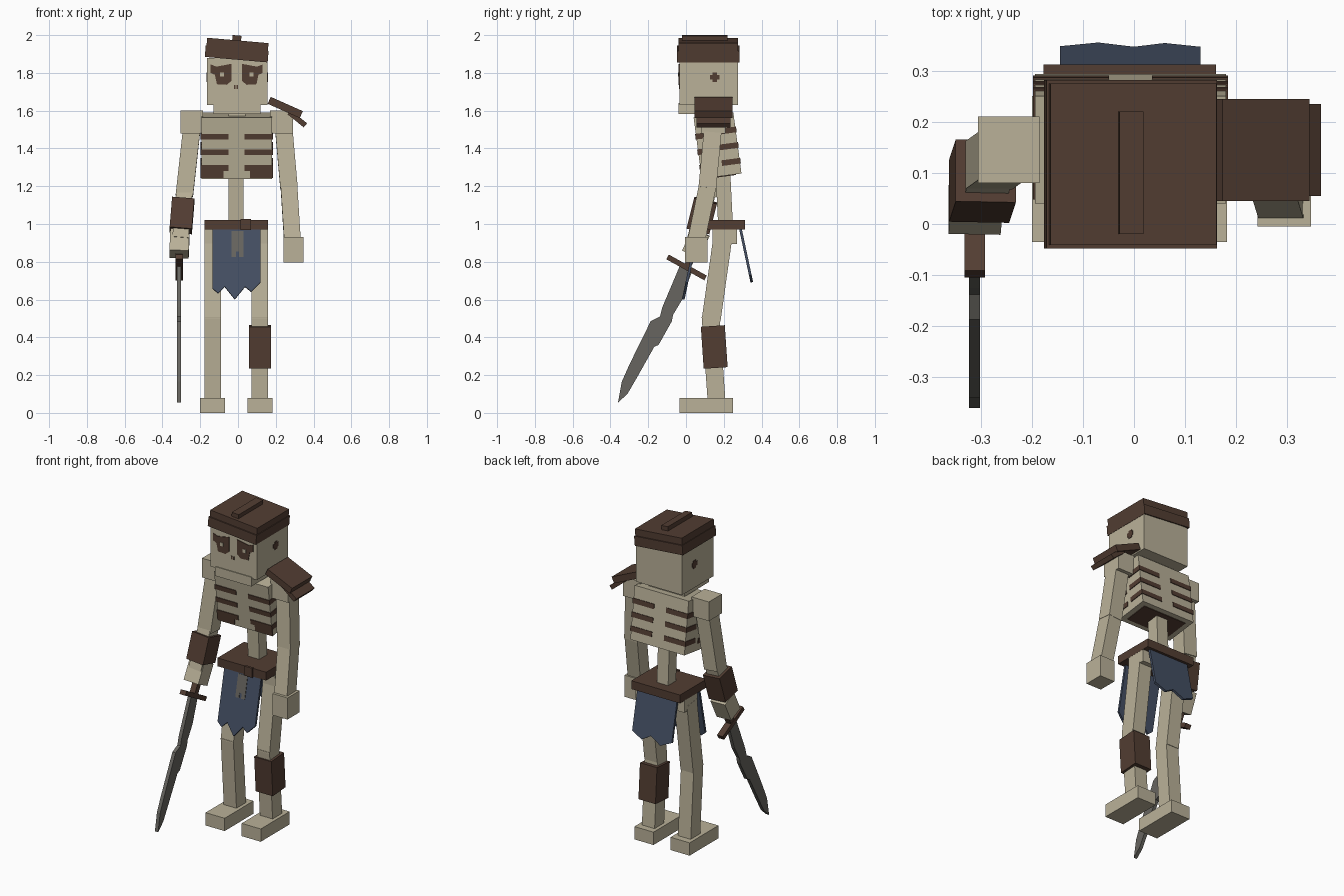
import bpy, bmesh, math
from mathutils import Matrix, Vector

if "Cube" in bpy.data.objects:
    bpy.data.objects.remove(bpy.data.objects["Cube"])


def material(name, rgb):
    m = bpy.data.materials.new(name)
    m.diffuse_color = (*rgb, 1)
    m.use_nodes = True
    m.node_tree.nodes["Principled BSDF"].inputs["Base Color"].default_value = m.diffuse_color
    return m


BONE = material("bone", (0.49, 0.44, 0.315))
LEATHER = material("brown leather", (0.085, 0.047, 0.032))
CLOTH = material("blue cloth", (0.058, 0.078, 0.125))
STEEL = material("dull steel", (0.135, 0.13, 0.115))
R, T = Matrix.Rotation, Matrix.Translation
rad = math.radians


def finish(name, bm, mat, M=Matrix()):
    bmesh.ops.recalc_face_normals(bm, faces=bm.faces)
    me = bpy.data.meshes.new(name)
    bm.to_mesh(me)
    bm.free()
    me.materials.append(mat)
    ob = bpy.data.objects.new(name, me)
    ob.matrix_world = M
    bpy.context.collection.objects.link(ob)
    return ob


def boxes(name, items, mat, M=Matrix()):
    """Boxes given as (x0, x1, y0, y1, z0, z1), joined in one object."""
    bm = bmesh.new()
    for x0, x1, y0, y1, z0, z1 in items:
        c = T(((x0 + x1) / 2, (y0 + y1) / 2, (z0 + z1) / 2))
        s = Matrix.Diagonal((x1 - x0, y1 - y0, z1 - z0, 1))
        bmesh.ops.create_cube(bm, size=1, matrix=c @ s)
    return finish(name, bm, mat, M)


def limb(name, p, q, w, d, mat):
    """Box running from p down to q, w wide in x and d deep."""
    p, q = Vector(p), Vector(q)
    z = (p - q).normalized()
    y = z.cross(Vector((1, 0, 0))).normalized()
    x = y.cross(z)
    M = T((p + q) / 2) @ Matrix((x, y, z)).transposed().to_4x4()
    h = (p - q).length / 2
    return boxes(name, [(-w / 2, w / 2, -d / 2, d / 2, -h, h)], mat, M)


def prism(name, pts, t, mat, M):
    """Flat outline given thickness t."""
    bm = bmesh.new()
    f = bm.faces.new([bm.verts.new((u, v, -t / 2)) for u, v in pts])
    g = bmesh.ops.extrude_face_region(bm, geom=[f])["geom"]
    bmesh.ops.translate(bm, vec=(0, 0, t),
                        verts=[e for e in g if isinstance(e, bmesh.types.BMVert)])
    return finish(name, bm, mat, M)


# Head, jaw, neck
boxes("skull", [(-.165, .155, -.035, .275, 1.63, 1.88)], BONE)
boxes("jaw", [(-.13, .12, -.04, .2, 1.582, 1.64)], BONE)
boxes("neck", [(-.05, .04, .1, .19, 1.55, 1.64)], BONE)

# Eye sockets, pupils, nose, ear holes
socket = [(-.138, 1.845), (-.108, 1.833), (-.028, 1.848), (-.028, 1.757),
          (-.053, 1.737), (-.105, 1.74), (-.115, 1.79), (-.138, 1.80)]
UP = R(rad(90), 4, 'X')
for s, side in ((-1, "left"), (1, "right")):
    prism(side + "_eye_socket", [(-s * u, v) for u, v in socket], .006, LEATHER,
          T((-.007, -.036, 0)) @ UP)
    cx = -.007 + s * .078
    boxes(side + "_pupil", [(cx - .011, cx + .011, -.042, -.038, 1.78, 1.802)], BONE)
    ex = -.005 + s * .16
    boxes(side + "_ear_hole", [(ex - .003, ex + .003, .127, .177, 1.765, 1.79),
                               (ex - .003, ex + .003, .14, .165, 1.752, 1.802)], LEATHER)
boxes("nose_hole", [(-.022, -.013, -.038, -.034, 1.715, 1.735),
                    (-.009, 0, -.038, -.034, 1.715, 1.735)], LEATHER)

# Cap, slightly tilted
CAP = T((-.007, .117, 1.9)) @ R(rad(5), 4, 'Y')
boxes("cap_brim", [(-.167, .167, -.165, .165, -.03, .03)], LEATHER, CAP)
boxes("cap_crown", [(-.163, .163, -.158, .158, .02, .072)], LEATHER, CAP)
boxes("cap_crest", [(-.03, .017, -.137, .103, .06, .098)], LEATHER, CAP)

# Ribcage leaning back at the bottom
RIB = T((-.007, .167, 1.415)) @ R(rad(7.6), 4, 'X')
X, Y, Z = .187, .106, .163
boxes("ribcage", [(-X, X, -Y, Y, -Z, Z)], BONE, RIB)
gaps = []
e = .004
for i, (z0, z1) in enumerate(((.047, .077), (-.036, -.006), (-.12, -.09))):
    for s in (-1, 1):
        a, b = sorted((s * .042, s * (X + e)))
        low = -Z + .006 if i == 2 else z0
        gaps.append((a, b, -Y - e, -Y + e, z0, z1))
        if i == 2:
            a2, b2 = sorted((s * .07, s * (X + e)))
            gaps.append((a2, b2, -Y - e, -Y + e, low, z0))
        gaps.append((a, b, Y - e, Y + e, z0 + .01, z1 + .01))
        sx = sorted((s * (X - e), s * (X + e)))
        gaps.append((*sx, -Y - e, -.02, z0, z1))
        gaps.append((*sx, .01, Y + e, z0 + .01, z1 + .01))
boxes("rib_gaps", gaps, LEATHER, RIB)
boxes("rib_cavity", [(-X + .035, X - .035, -Y + .03, Y - .03, -Z - .004, -Z + .004)],
      LEATHER, RIB)

# Spine, belt, buckle
limb("spine", (-.01, .195, 1.28), (-.01, .21, .98), .078, .078, BONE)
boxes("belt", [(-.177, .16, .05, .312, .97, 1.022)], LEATHER)
boxes("buckle", [(.012, .07, .04, .055, .967, 1.026)], LEATHER)

# Ragged loincloth panels with a pale patch at the front
front = [(-.135, 0), (-.135, -.33), (-.105, -.355), (-.07, -.32), (-.017, -.388),
         (.037, -.32), (.07, -.347), (.12, -.295), (.12, 0)]
back = [(-.145, 0), (-.145, -.26), (-.07, -.295), (0, -.255), (.06, -.29),
        (.13, -.255), (.13, 0)]
FRONT = T((0, .066, .98)) @ R(rad(78), 4, 'X')
prism("front_cloth", front, .014, CLOTH, FRONT)
prism("back_cloth", back, .014, CLOTH, T((0, .287, .98)) @ R(rad(102), 4, 'X'))
boxes("cloth_patch", [(-.035, .03, -.13, -.02, .004, .01),
                      (-.035, -.01, -.16, -.13, .004, .01),
                      (.005, .03, -.16, -.13, .004, .01)], STEEL, FRONT)

# Legs
for x, side in ((-.134, "left"), (.116, "right")):
    boxes(side + "_hip", [(x - .043, x + .043, .14, .27, .895, .975)], BONE)
    limb(side + "_thigh", (x, .195, .93), (x, .133, .49), .088, .1, BONE)
    limb(side + "_shin", (x, .13, .51), (x, .162, .06), .088, .094, BONE)
    boxes(side + "_foot", [(x - .066, x + .066, -.035, .25, 0, .08)], BONE)
limb("shin_guard", (.116, .142, .46), (.116, .157, .238), .118, .127, LEATHER)

# Shoulders and arms
boxes("left_shoulder", [(-.305, -.185, .08, .21, 1.48, 1.6)], BONE)
boxes("right_shoulder", [(.17, .29, .08, .21, 1.48, 1.6)], BONE)
limb("right_upper_arm", (.24, .145, 1.53), (.27, .113, 1.19), .092, .094, BONE)
limb("right_forearm", (.269, .116, 1.21), (.288, .054, .91), .088, .092, BONE)
boxes("right_hand", [(.242, .346, -.005, .115, .797, .932)], BONE)
limb("left_upper_arm", (-.242, .145, 1.53), (-.284, .115, 1.15), .092, .094, BONE)
limb("left_forearm", (-.283, .118, 1.18), (-.305, .05, .92), .085, .088, BONE)
limb("bracer", (-.29, .104, 1.125), (-.303, .064, .965), .118, .125, LEATHER)
limb("left_hand", (-.307, .08, .957), (-.312, .025, .84), .102, .1, BONE)

# Layered shoulder plates
boxes("upper_shoulder_plate", [(-.093, .093, -.1, .1, -.02, .02)], LEATHER,
      T((.25, .145, 1.617)) @ R(rad(24), 4, 'Y'))
boxes("lower_shoulder_plate", [(-.055, .055, -.09, .09, -.014, .014)], LEATHER,
      T((.314, .145, 1.557)) @ R(rad(39), 4, 'Y'))

# Sword held forward and down
SX = -.312
limb("sword_grip", (SX, .06, .88), (SX, .005, .77), .036, .036, LEATHER)
boxes("sword_guard", [(-.02, .02, -.115, .115, -.014, .014)], LEATHER,
      T((SX, .003, .77)) @ R(rad(-29), 4, 'X'))
blade = [(-.03, .785), (-.125, .56), (-.138, .51), (-.187, .485), (-.3, .255),
         (-.34, .165), (-.36, .055), (-.31, .10), (-.255, .195), (-.168, .35),
         (-.145, .36), (-.075, .485), (-.068, .52), (-.02, .60), (.03, .745)]
YZ = Matrix(((0, 0, 1, SX), (1, 0, 0, 0), (0, 1, 0, 0), (0, 0, 0, 1)))
prism("sword_blade", blade, .022, STEEL, YZ)
